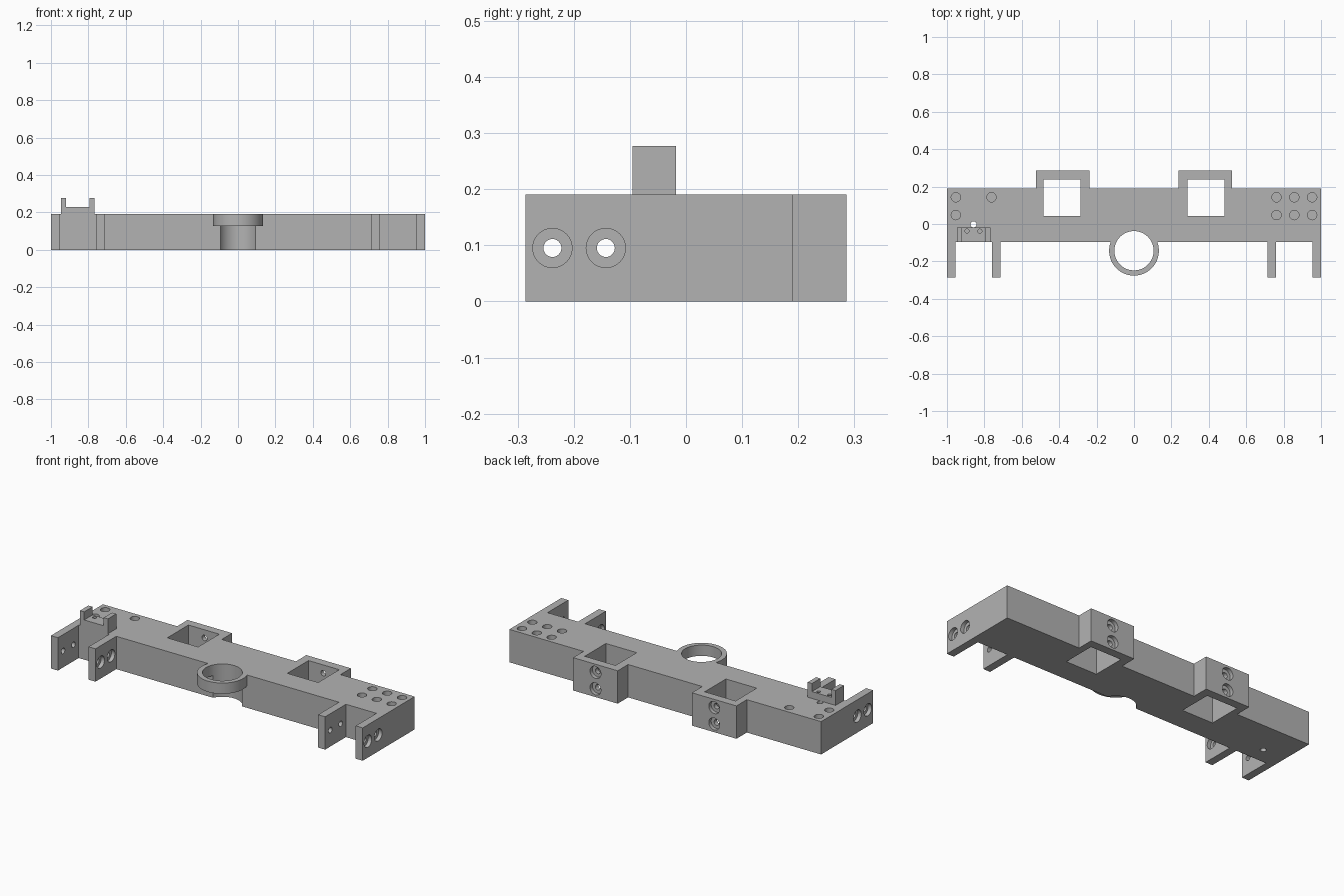
import bpy, bmesh
from mathutils import Matrix, Vector

if "Cube" in bpy.data.objects:
    bpy.data.objects.remove(bpy.data.objects["Cube"], do_unlink=True)

M = 2 / 21          # grid module
H = 2 * M           # plate height
BORE, PIN = 0.035, 0.016

grey = bpy.data.materials.new("plain grey")
grey.use_nodes = True
grey.diffuse_color = (0.45, 0.45, 0.45, 1)
grey.node_tree.nodes["Principled BSDF"].inputs["Base Color"].default_value = grey.diffuse_color


def finish(name, bm):
    bmesh.ops.recalc_face_normals(bm, faces=bm.faces)
    mesh = bpy.data.meshes.new(name)
    bm.to_mesh(mesh)
    bm.free()
    mesh.materials.append(grey)
    ob = bpy.data.objects.new(name, mesh)
    bpy.context.collection.objects.link(ob)
    return ob


def extrude(name, points, direction):
    """Close a flat outline and push it along a direction."""
    bm = bmesh.new()
    face = bm.faces.new([bm.verts.new(p) for p in points])
    new = bmesh.ops.extrude_face_region(bm, geom=[face])["geom"]
    verts = [v for v in new if isinstance(v, bmesh.types.BMVert)]
    bmesh.ops.translate(bm, vec=direction, verts=verts)
    return finish(name, bm)


def cylinder(name, start, end, radius, sides=32):
    a, b = Vector(start), Vector(end)
    turn = Vector((0, 0, 1)).rotation_difference(b - a).to_matrix().to_4x4()
    bm = bmesh.new()
    bmesh.ops.create_cone(bm, cap_ends=True, segments=sides, radius1=radius, radius2=radius,
                          depth=(b - a).length, matrix=Matrix.Translation((a + b) / 2) @ turn)
    return finish(name, bm)


def combine(target, tool, operation):
    """Apply a boolean and discard the tool."""
    mod = target.modifiers.new(tool.name, "BOOLEAN")
    mod.operation, mod.object, mod.solver = operation, tool, "EXACT"
    bpy.context.view_layer.objects.active = target
    bpy.ops.object.modifier_apply(modifier=mod.name)
    bpy.data.objects.remove(tool, do_unlink=True)


def drill(start, end, radius, sides=32):
    combine(frame, cylinder("drill", start, end, radius, sides), "DIFFERENCE")


# Frame: bar with four front tabs and two rear housings
half = [(7.5, -1), (7.5, -3), (7.97, -3), (7.97, -1), (10.03, -1), (10.03, -3),
        (10.5, -3), (10.5, 2), (5.5, 2), (5.5, 3), (2.5, 3), (2.5, 2)]
outline = half + [(-x, y) for x, y in reversed(half)]
frame = extrude("mounting_frame", [(x * M, y * M, 0) for x, y in outline], (0, 0, H))

# Collar on the front edge, with its bore running the full height
cy = -1.5 * M
combine(frame, cylinder("collar", (0, cy, 0.128), (0, cy, H), 0.133, 96), "UNION")
drill((0, cy, -0.1), (0, cy, 0.3), 0.105, 96)

# U-shaped bracket on the right end
x0, x1, wall, floor, top = -0.947, -0.768, 0.027, 0.23, 0.277
u_shape = [(x0, 0.15), (x1, 0.15), (x1, top), (x1 - wall, top), (x1 - wall, floor),
           (x0 + wall, floor), (x0 + wall, top), (x0, top)]
combine(frame, extrude("bracket", [(x, -M, z) for x, z in u_shape], (0, 0.077, 0)), "UNION")
for x in (-0.893, -0.824):
    drill((x, -0.038, 0.15), (x, -0.038, 0.3), 0.011, 16)
drill((-0.858, -0.002, -0.1), (-0.858, -0.002, 0.25), PIN)

for s in (-1, 1):
    # Square windows through the rear housings
    window = [(s * x, y, -0.1) for x, y in
              ((0.286, 0.043), (0.484, 0.043), (0.484, 0.237), (0.286, 0.237))]
    combine(frame, extrude("window", window, (0, 0, 0.5)), "DIFFERENCE")
    # Counterbored holes in the back of the housings
    for z in (0.5 * M, 1.5 * M):
        x = s * 4 * M
        drill((x, 0.2, z), (x, 0.35, z), PIN)
        drill((x, 3 * M - 0.022, z), (x, 0.35, z), BORE)
    # Tab holes, counterbored on the outer side of each pair
    for y in (-2.5 * M, -1.5 * M):
        drill((s * 0.65, y, M), (s * 1.1, y, M), PIN)
        drill((s * 0.978, y, M), (s * 1.1, y, M), BORE)
        drill((s * 0.65, y, M), (s * (7.5 * M + 0.022), y, M), BORE)

# Blind sockets in the top of both ends
sockets = [(x, y) for x in (8, 9, 10) for y in (0.5, 1.5)]
sockets += [(-10, 0.5), (-10, 1.5), (-8, 1.5)]
for x, y in sockets:
    drill((x * M, y * M, M), (x * M, y * M, 0.3), 0.025)

# Smooth bores with crisp edges
bpy.ops.object.select_all(action="DESELECT")
frame.select_set(True)
bpy.context.view_layer.objects.active = frame
bpy.ops.object.shade_smooth_by_angle()
